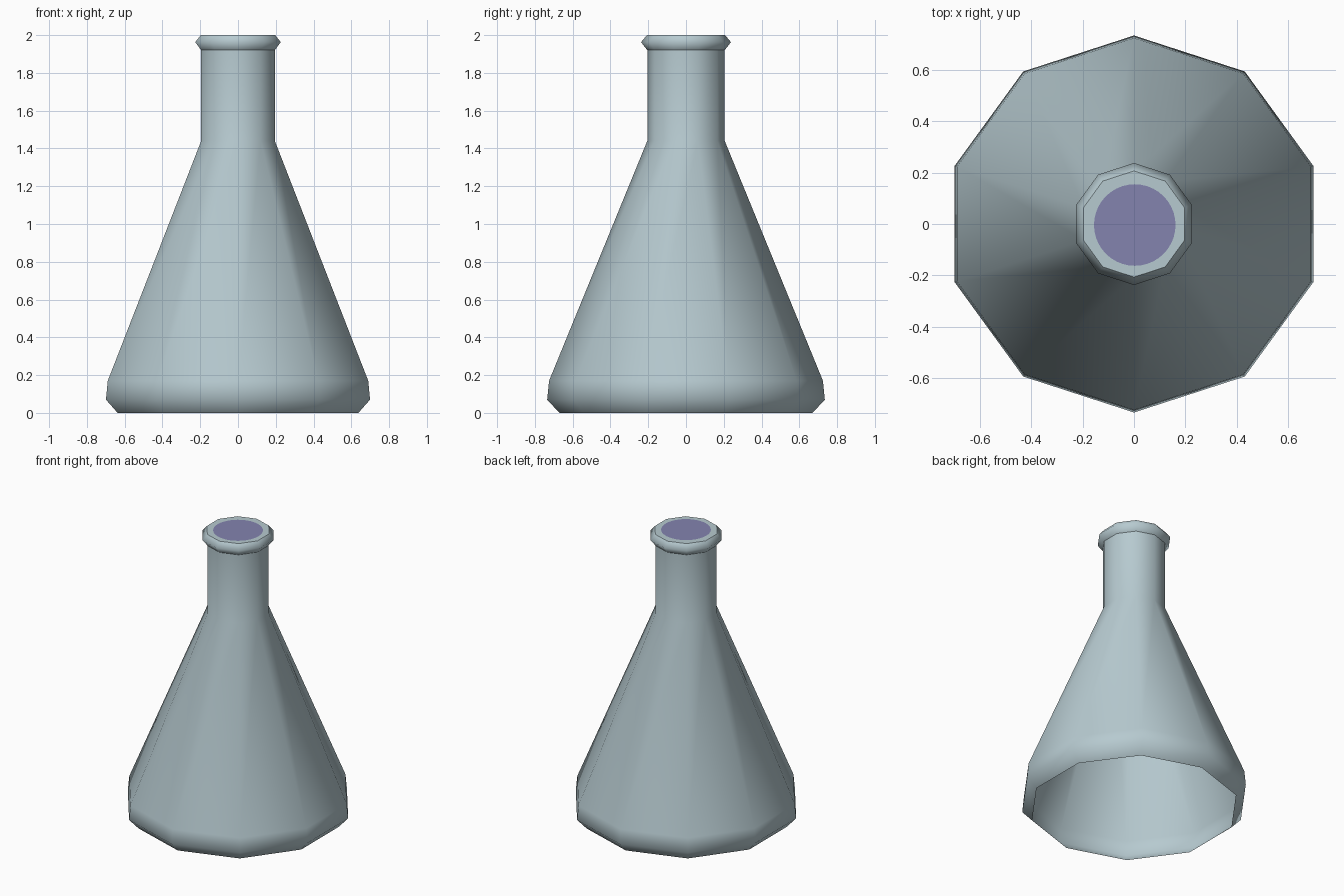
import bpy, bmesh, math

if "Cube" in bpy.data.objects:
    bpy.data.objects.remove(bpy.data.objects["Cube"])

SIDES = 10
CUTS = 4  # mouth circle segments per flask side


def material(name, rgb):
    m = bpy.data.materials.new(name)
    m.diffuse_color = (*rgb, 1)
    m.use_nodes = True
    m.node_tree.nodes["Principled BSDF"].inputs["Base Color"].default_value = m.diffuse_color
    return m


glass = material("pale grey glass", (0.47, 0.59, 0.63))
purple = material("muted purple", (0.23, 0.23, 0.43))


def ring(bm, radius, z, count, cx=0.0, cy=0.0):
    pts = []
    for i in range(count):
        a = math.pi / 2 + 2 * math.pi * i / count
        pts.append(bm.verts.new((cx + radius * math.cos(a), cy + radius * math.sin(a), z)))
    return pts


def finish(bm, name, mats):
    for f in bm.faces:
        f.smooth = True
    me = bpy.data.meshes.new(name)
    bm.to_mesh(me)
    bm.free()
    for m in mats:
        me.materials.append(m)
    ob = bpy.data.objects.new(name, me)
    bpy.context.collection.objects.link(ob)
    return ob


def lathe(name, profile):
    bm = bmesh.new()
    rings = [ring(bm, r, z, SIDES) for r, z in profile]
    for lo, hi in zip(rings, rings[1:]):
        for i in range(SIDES):
            j = (i + 1) % SIDES
            bm.faces.new((lo[i], lo[j], hi[j], hi[i]))
    return finish(bm, name, [glass])


# Conical body with straight neck, open underneath
lathe("flask_body", [(0.67, 0), (0.735, 0.07), (0.725, 0.17), (0.205, 1.44), (0.205, 1.92)])

# Rounded lip around the mouth
lathe("lip", [(0.205, 1.92), (0.238, 1.963), (0.207, 2.0)])

# Flat mouth cap with a purple disc set into it
bm = bmesh.new()
outer = ring(bm, 0.207, 2.0, SIDES)
n = SIDES * CUTS
inner = ring(bm, 0.159, 2.0, n, 0.003, -0.004)
for i in range(SIDES):
    arc = [inner[k % n] for k in range(CUTS * (i + 1), CUTS * i - 1, -1)]
    bm.faces.new([outer[i], outer[(i + 1) % SIDES]] + arc)
bm.faces.new(inner).material_index = 1
finish(bm, "mouth_cap", [glass, purple])
